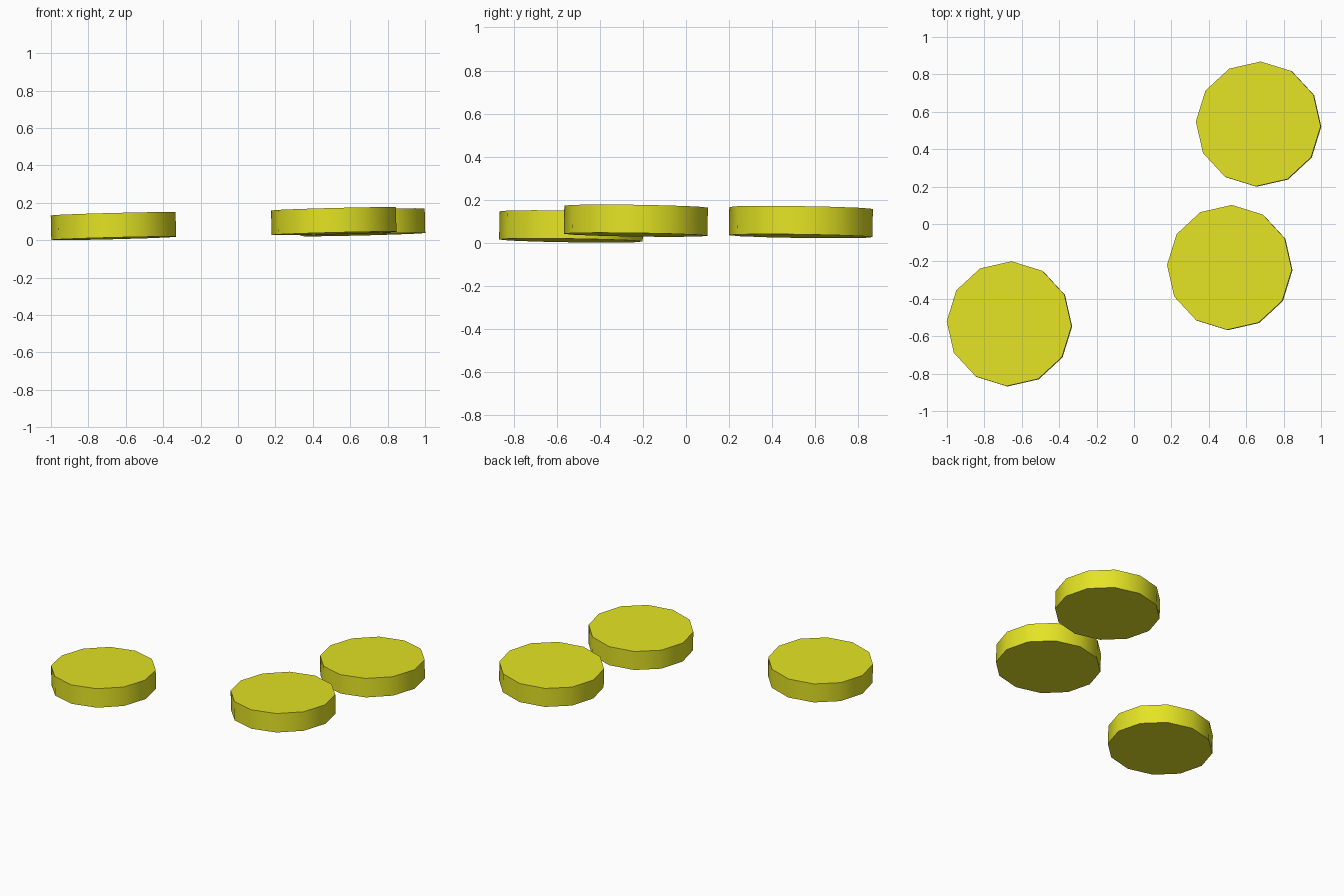
import bpy, math

if "Cube" in bpy.data.objects:
    bpy.data.objects.remove(bpy.data.objects["Cube"])

RADIUS, THICK, SIDES = 0.334, 0.131, 12
SLOPE_X, SLOPE_Y = 0.026, -0.0135      # all discs lie on one slightly tilted plane

yellow = bpy.data.materials.new("yellow")
yellow.diffuse_color = (0.77, 0.77, 0.018, 1)
yellow.use_nodes = True
yellow.node_tree.nodes["Principled BSDF"].inputs["Base Color"].default_value = yellow.diffuse_color


def disc(name, x, y, bottom):
    """Twelve-sided tilted disc; bottom is the height of its lower face centre."""
    bpy.ops.mesh.primitive_cylinder_add(
        vertices=SIDES, radius=RADIUS, depth=THICK,
        location=(x, y, bottom + THICK / 2),
        rotation=(math.atan(SLOPE_Y), -math.atan(SLOPE_X), math.radians(-2.2)))
    ob = bpy.context.object
    ob.name = name
    ob.data.materials.append(yellow)
    # smooth rim, flat caps
    bpy.ops.object.shade_smooth_by_angle(angle=math.radians(40))


# three separate discs
x0, y0, z0 = -0.666, -0.534, 0.0098
for name, x, y in (("left_disc", x0, y0),
                   ("middle_disc", 0.512, -0.233),
                   ("back_disc", 0.666, 0.534)):
    disc(name, x, y, z0 + SLOPE_X * (x - x0) + SLOPE_Y * (y - y0))
